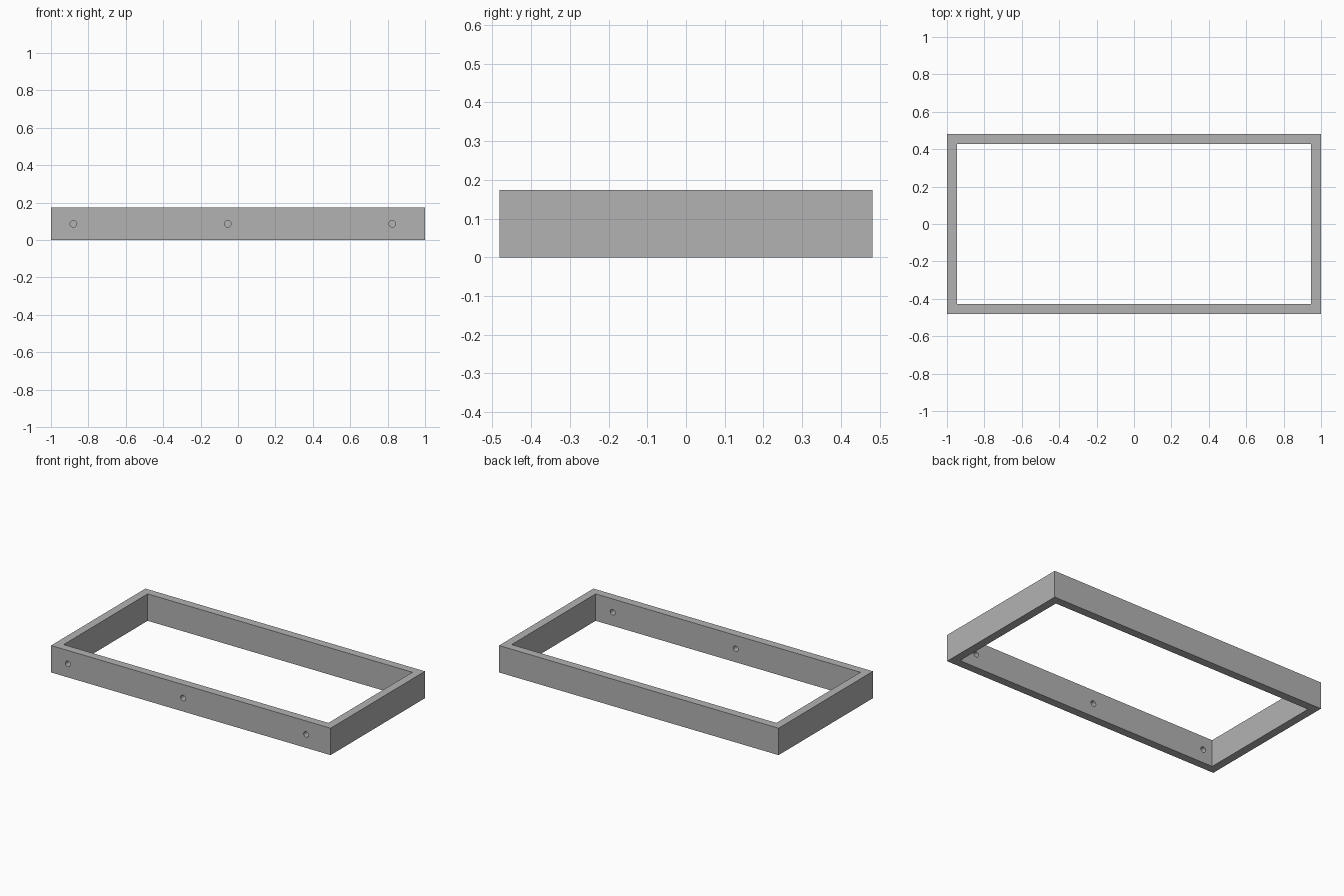
import bpy, bmesh, math

cube = bpy.data.objects.get("Cube")
if cube:
    bpy.data.objects.remove(cube, do_unlink=True)

HALF_X, HALF_Y, HEIGHT, WALL = 1.0, 0.482, 0.174, 0.053
HOLE_RADIUS = 0.018
HOLES_X = (-0.88, -0.055, 0.825)

# Plain grey
grey = bpy.data.materials.new("grey")
grey.use_nodes = True
colour = (0.45, 0.45, 0.45, 1)
grey.diffuse_color = colour
grey.node_tree.nodes["Principled BSDF"].inputs["Base Color"].default_value = colour

# Open rectangular frame: an inner and outer rectangle at both levels, joined by quads
bm = bmesh.new()


def rectangle(inset, z):
    x, y = HALF_X - inset, HALF_Y - inset
    return [bm.verts.new((sx * x, sy * y, z))
            for sx, sy in ((-1, -1), (1, -1), (1, 1), (-1, 1))]


rings = [rectangle(0, 0), rectangle(0, HEIGHT),
         rectangle(WALL, HEIGHT), rectangle(WALL, 0)]
for k, ring in enumerate(rings):
    following = rings[(k + 1) % 4]
    for i in range(4):
        j = (i + 1) % 4
        bm.faces.new((ring[i], ring[j], following[j], following[i]))
bmesh.ops.recalc_face_normals(bm, faces=bm.faces)
mesh = bpy.data.meshes.new("frame")
bm.to_mesh(mesh)
bm.free()
mesh.materials.append(grey)
frame = bpy.data.objects.new("frame", mesh)
bpy.context.collection.objects.link(frame)

# Three screw holes through the front wall
for x in HOLES_X:
    bpy.ops.mesh.primitive_cylinder_add(
        vertices=16, radius=HOLE_RADIUS, depth=WALL * 2,
        location=(x, -HALF_Y + WALL / 2, HEIGHT / 2), rotation=(math.pi / 2, 0, 0))
    cutter = bpy.context.object
    cutter.name = "hole_cutter"
    cutter.data.materials.append(grey)
    cutter.hide_render = True
    cut = frame.modifiers.new("screw_hole", "BOOLEAN")
    cut.operation = "DIFFERENCE"
    cut.solver = "EXACT"
    cut.object = cutter
    bpy.context.view_layer.objects.active = frame
    bpy.ops.object.modifier_apply(modifier=cut.name)
    bpy.data.objects.remove(cutter, do_unlink=True)
